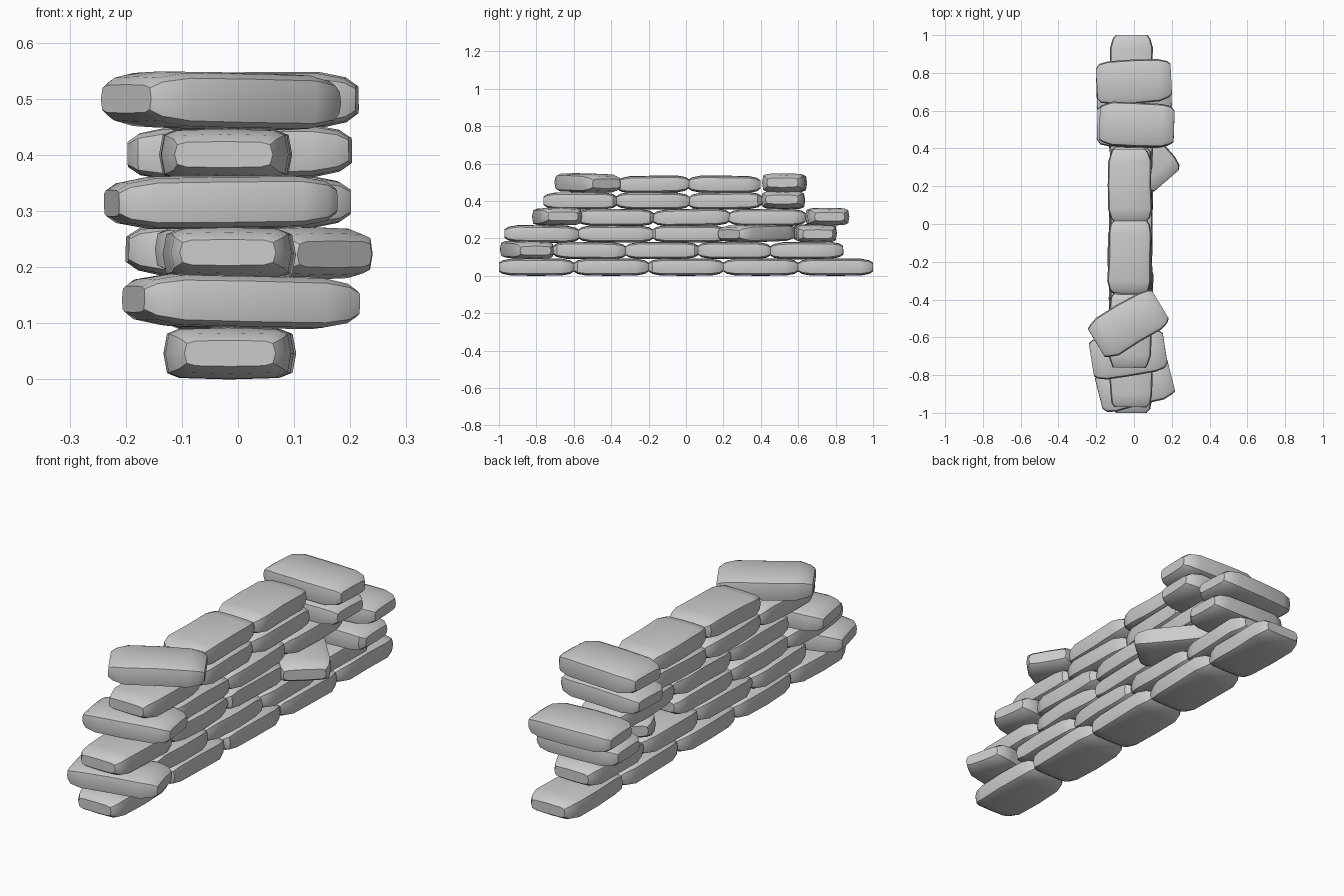
import bpy, bmesh, math, random
from mathutils import Matrix

if "Cube" in bpy.data.objects:
    bpy.data.objects.remove(bpy.data.objects["Cube"])

random.seed(4)
STATIONS = (-1, -.9, -.66, 0, .66, .9, 1)
SIDES = 12
PITCH = .0885   # height step between courses


def soft(v):
    """Squared-off circle coordinate."""
    return math.copysign(abs(v) ** .4, v) if abs(v) > 1e-6 else 0


def sandbag(name, x, y, z, angle, length, width, height, tilt):
    """Loft a bag along its length, then turn and place it."""
    bm = bmesh.new()
    rings = []
    for t in STATIONS:
        w = width / 2 * (1 - .26 * abs(t) ** 8) + random.uniform(-.004, .004)
        h = height / 2 * (1 - .5 * abs(t) ** 8)
        shift = random.uniform(-.003, .003)
        angles = [math.tau * i / SIDES for i in range(SIDES)]
        rings.append([bm.verts.new((t * length / 2, shift + w * soft(math.cos(a)),
                                    h * soft(math.sin(a)))) for a in angles])
    for r, s in zip(rings, rings[1:]):
        for i in range(SIDES):
            j = (i + 1) % SIDES
            bm.faces.new((r[i], r[j], s[j], s[i]))
    bm.faces.new(rings[0])
    bm.faces.new(rings[-1])
    bmesh.ops.recalc_face_normals(bm, faces=bm.faces)
    mesh = bpy.data.meshes.new(name)
    bm.to_mesh(mesh)
    bm.free()
    ob = bpy.data.objects.new(name, mesh)
    bpy.context.collection.objects.link(ob)
    ob.matrix_world = (Matrix.Translation((x, y, z + height / 2))
                       @ Matrix.Rotation(math.radians(angle), 4, 'Z')
                       @ Matrix.Rotation(math.radians(tilt), 4, 'Y'))
    bpy.ops.object.select_all(action='DESELECT')
    ob.select_set(True)
    bpy.context.view_layer.objects.active = ob
    bpy.ops.object.shade_smooth_by_angle(angle=math.radians(38))


# Lengthwise bags of each course: first centre, last centre, count
RUNS = [(-.8, .8, 5), (-.515, .645, 4), (-.77, .02, 3),
        (-.375, .435, 3), (-.565, .21, 3), (-.175, .205, 2)]
for c, (first, last, count) in enumerate(RUNS):
    step = (last - first) / (count - 1)
    for i in range(count):
        low = c == 0
        sandbag(f"course_{c + 1}_sandbag_{i + 1}", -.015 if c < 4 else -.022,
                first + i * step, c * PITCH, 90 + random.uniform(-2, 2) * (not low),
                step + (0 if low else .004), .228, .093,
                0 if low else random.uniform(-1, 1))

# Turned bags at the wall ends: course index, x, y, angle
TURNED = [(1, .005, -.85, 14), (2, .045, .38, 131), (2, 0, .695, 2),
          (3, -.03, -.69, 9), (3, 0, .755, 3), (4, .003, .52, -2),
          (5, -.03, -.528, 31), (5, .015, .525, -2)]
for i, (c, x, y, angle) in enumerate(TURNED):
    sandbag(f"turned_sandbag_{i + 1}", x, y, c * PITCH + .003, angle,
            .395, .228, .102 if c == 5 else .095, random.uniform(-1.5, 1.5))
